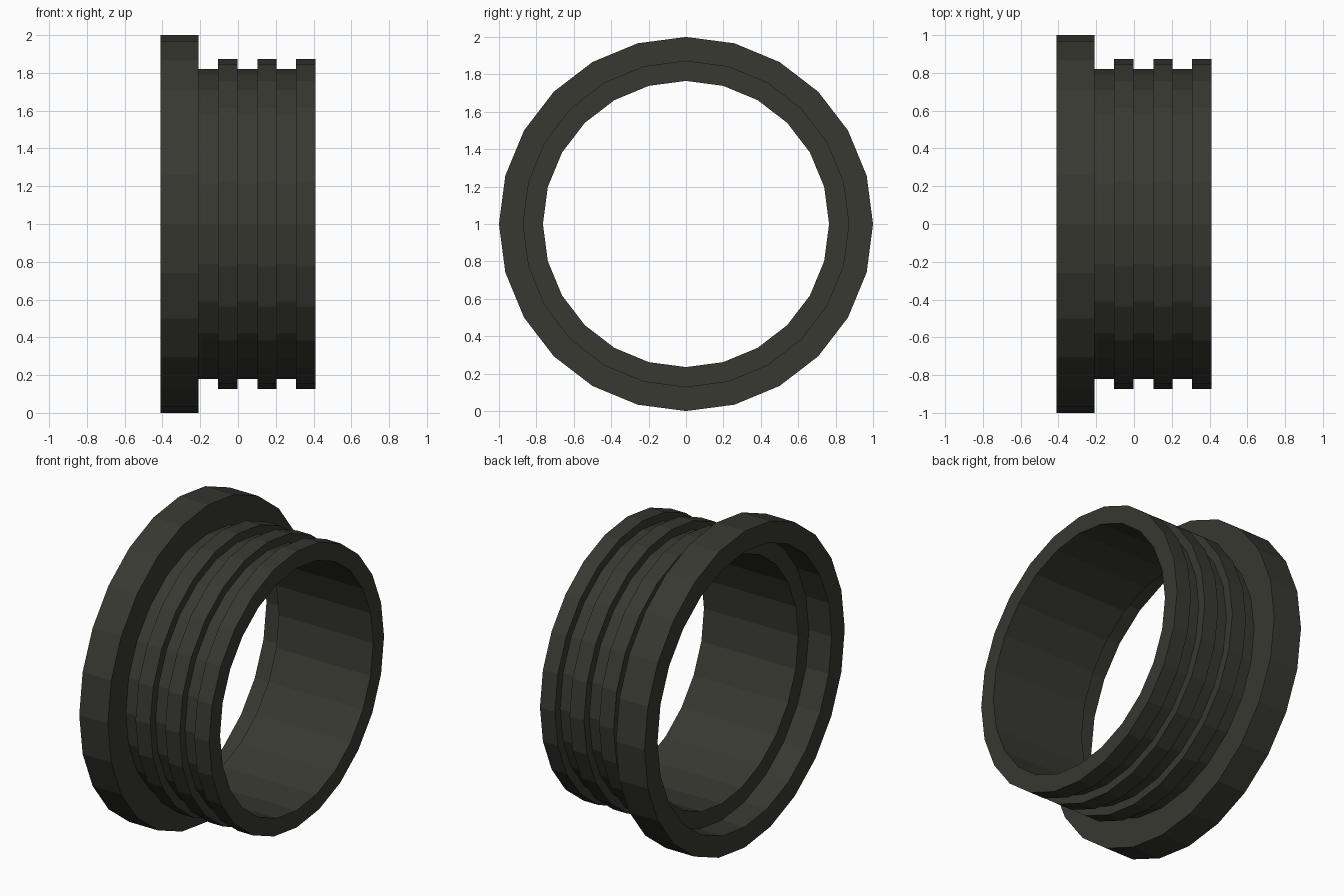
import bpy, bmesh, math

if "Cube" in bpy.data.objects:
    bpy.data.objects.remove(bpy.data.objects["Cube"])

SIDES = 24
BORE, GROOVE, RIB, FLANGE, RECESS = 0.765, 0.82, 0.873, 1.0, 0.87

# Closed cross-section as (x, radius): flange with recessed mouth
profile = [(-0.25, BORE), (-0.25, RECESS), (-0.41, RECESS),
           (-0.41, FLANGE), (-0.21, FLANGE)]
# Raised ribs along the neck
for start, end in ((-0.105, -0.003), (0.102, 0.203), (0.306, 0.41)):
    prev = profile[-1][0]
    profile += [(prev, GROOVE), (start, GROOVE), (start, RIB), (end, RIB)]
profile.append((0.41, BORE))

# Revolve the section around the x axis
bm = bmesh.new()
rings = []
for i in range(SIDES):
    a = 2 * math.pi * i / SIDES
    rings.append([bm.verts.new((x, r * math.sin(a), 1 + r * math.cos(a)))
                  for x, r in profile])
n = len(profile)
for i in range(SIDES):
    r0, r1 = rings[i], rings[(i + 1) % SIDES]
    for j in range(n):
        k = (j + 1) % n
        bm.faces.new((r0[j], r0[k], r1[k], r1[j]))
bmesh.ops.recalc_face_normals(bm, faces=bm.faces)

mesh = bpy.data.meshes.new("ribbed_collar")
bm.to_mesh(mesh)
bm.free()
collar = bpy.data.objects.new("ribbed_collar", mesh)
bpy.context.collection.objects.link(collar)

# Dark olive-grey finish
mat = bpy.data.materials.new("dark_grey")
mat.diffuse_color = (0.04, 0.04, 0.032, 1)
mat.use_nodes = True
mat.node_tree.nodes["Principled BSDF"].inputs["Base Color"].default_value = mat.diffuse_color
mesh.materials.append(mat)
